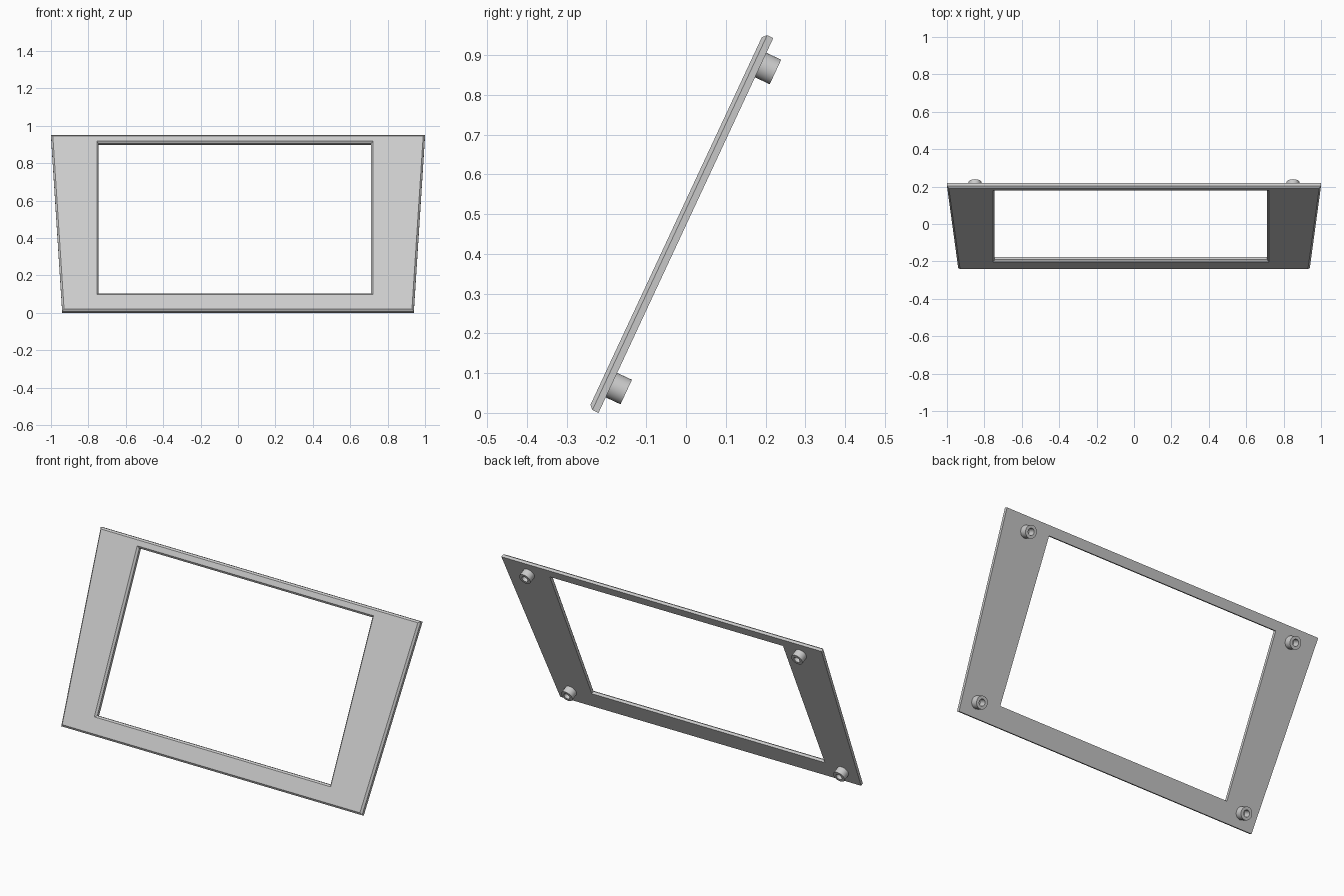
import bpy, bmesh, math
from mathutils import Matrix

cube = bpy.data.objects.get("Cube")
if cube:
    bpy.data.objects.remove(cube, do_unlink=True)

grey = bpy.data.materials.new("plain_grey")
grey.use_nodes = True
grey.diffuse_color = (0.6, 0.6, 0.6, 1)
grey.node_tree.nodes["Principled BSDF"].inputs["Base Color"].default_value = (0.6, 0.6, 0.6, 1)

# Panel plane: local x across, local y up the slope, local z out of the front
TILT = Matrix.Translation((0, -0.22, 0)) @ Matrix.Rotation(math.radians(65), 4, "X")
HEIGHT, THICK, CHAMFER = 1.04, 0.027, 0.01


def add_object(name, bm, matrix):
    bmesh.ops.recalc_face_normals(bm, faces=bm.faces)
    mesh = bpy.data.meshes.new(name)
    bm.to_mesh(mesh)
    bm.free()
    mesh.materials.append(grey)
    obj = bpy.data.objects.new(name, mesh)
    bpy.context.collection.objects.link(obj)
    obj.matrix_world = matrix
    return obj


def bridge(bm, loop_a, loop_b):
    count = len(loop_a)
    for i in range(count):
        j = (i + 1) % count
        bm.faces.new((loop_a[i], loop_a[j], loop_b[j], loop_b[i]))


# Tapered frame with chamfered front edges, inside and out
def outer_loop(bm, inset, z):
    low, high = 0.94 - inset, 1.0 - inset
    return [bm.verts.new((x, y, z)) for x, y in (
        (-low, inset), (low, inset), (high, HEIGHT - inset), (-high, HEIGHT - inset))]


def window_loop(bm, grow, z):
    left, right = -0.745 - grow, 0.712 + grow
    bottom, top = 0.105 - grow, 0.99 + grow
    return [bm.verts.new((x, y, z)) for x, y in (
        (left, bottom), (right, bottom), (right, top), (left, top))]


bm = bmesh.new()
shoulder = THICK - CHAMFER
loops = [outer_loop(bm, 0, 0), outer_loop(bm, 0, shoulder), outer_loop(bm, CHAMFER, THICK),
         window_loop(bm, CHAMFER, THICK), window_loop(bm, 0, shoulder), window_loop(bm, 0, 0)]
for i, loop in enumerate(loops):
    bridge(bm, loop, loops[(i + 1) % len(loops)])
add_object("panel_frame", bm, TILT)


# Hollow mounting pegs on the back
def mounting_peg(name, x, y):
    bm = bmesh.new()
    sides = 32
    rings = []
    for radius, z in ((0.034, 0.003), (0.034, -0.041), (0.018, -0.041), (0.018, 0.003)):
        rings.append([bm.verts.new((radius * math.cos(math.tau * k / sides),
                                    radius * math.sin(math.tau * k / sides), z))
                      for k in range(sides)])
    for i, ring in enumerate(rings):
        bridge(bm, ring, rings[(i + 1) % len(rings)])
    peg = add_object(name, bm, TILT @ Matrix.Translation((x, y, 0)))
    bpy.ops.object.select_all(action="DESELECT")
    peg.select_set(True)
    bpy.context.view_layer.objects.active = peg
    bpy.ops.object.shade_smooth_by_angle(angle=math.radians(30))


for level, y in (("lower", 0.077), ("upper", 0.965)):
    for side, x in (("left", 0.85), ("right", -0.85)):
        mounting_peg(f"{level}_{side}_peg", x, y)
